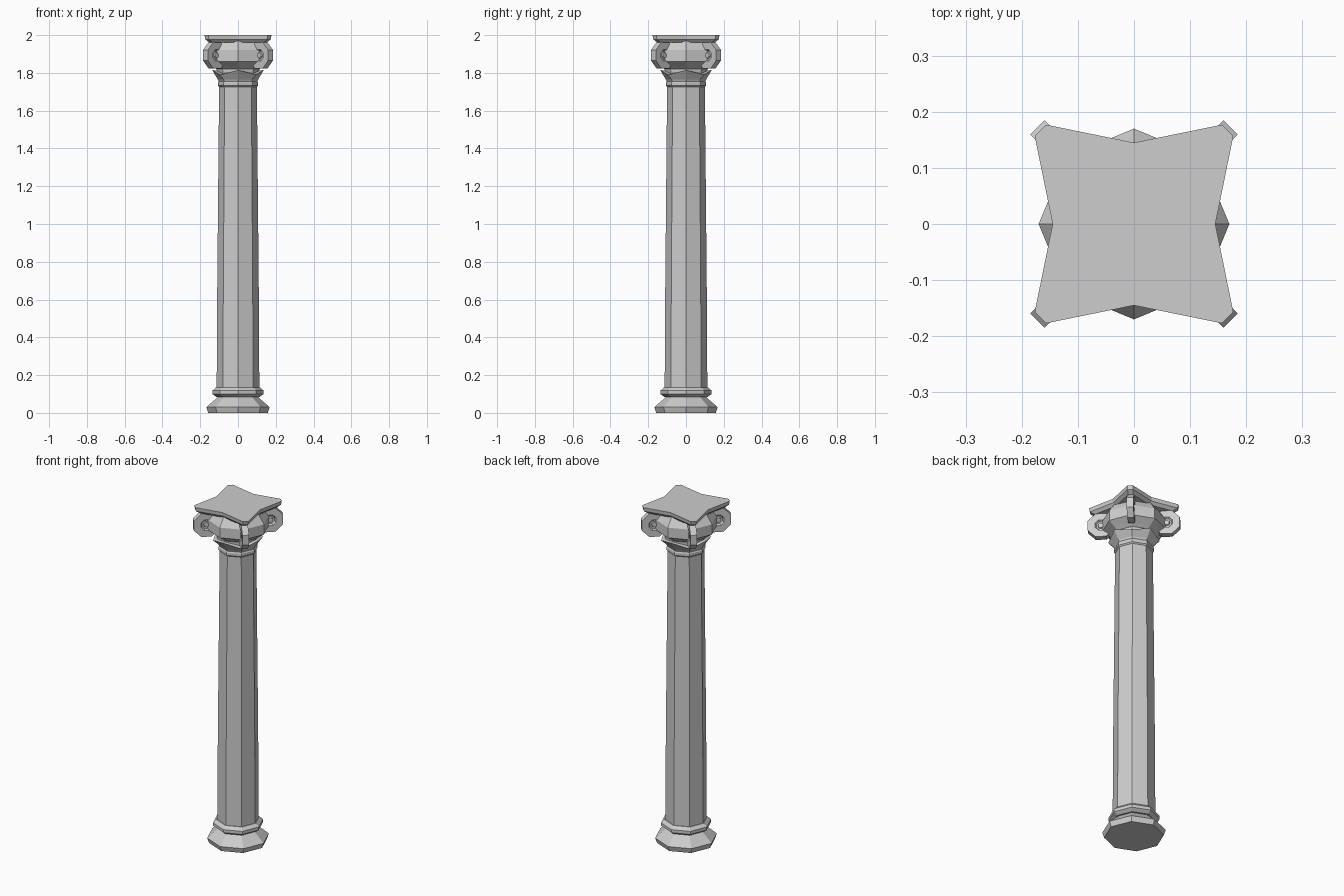
import bpy, bmesh
from math import sin, cos, pi, radians
from mathutils import Matrix

cube = bpy.data.objects.get("Cube")
if cube:
    bpy.data.objects.remove(cube, do_unlink=True)

stone = bpy.data.materials.new("grey stone")
stone.use_nodes = True
colour = (0.61, 0.61, 0.61, 1)
stone.diffuse_color = colour
stone.node_tree.nodes["Principled BSDF"].inputs["Base Color"].default_value = colour


def finish(name, bm):
    bmesh.ops.recalc_face_normals(bm, faces=bm.faces)
    mesh = bpy.data.meshes.new(name)
    bm.to_mesh(mesh)
    bm.free()
    mesh.materials.append(stone)
    ob = bpy.data.objects.new(name, mesh)
    bpy.context.collection.objects.link(ob)
    return ob


def loft(name, rings):
    """Skin a stack of equal-length point rings and cap both ends."""
    bm = bmesh.new()
    loops = [[bm.verts.new(p) for p in ring] for ring in rings]
    n = len(loops[0])
    for low, high in zip(loops, loops[1:]):
        for i in range(n):
            j = (i + 1) % n
            bm.faces.new((low[i], low[j], high[j], high[i]))
    bm.faces.new(loops[0])
    bm.faces.new(loops[-1])
    return finish(name, bm)


def octagon(r, z, lift=0):
    """Eight points with corners on the axes; lift raises the axis corners."""
    return [(r * cos(i * pi / 4), r * sin(i * pi / 4), z + lift * (i % 2 == 0))
            for i in range(8)]


def turned(name, profile):
    return loft(name, [octagon(*p) for p in profile])


# Base mouldings and tapering shaft
turned("base_plinth", [(0.158, 0), (0.168, 0.03), (0.105, 0.085), (0.105, 0.1)])
turned("base_ring", [(0.115, 0.085), (0.136, 0.1), (0.136, 0.118), (0.117, 0.135)])
turned("shaft", [(0.113, 0.13), (0.11, 0.65), (0.1, 1.73)])

# Neck ring and flared bell with a pointed rim
turned("neck_ring", [(0.1, 1.725), (0.107, 1.732), (0.107, 1.748), (0.1, 1.76)])
turned("capital_bell", [(0.1, 1.75), (0.107, 1.765), (0.136, 1.79, 0.025),
                        (0.113, 1.797, 0.015), (0.116, 1.84)])

# Band between the scrolls
turned("scroll_band", [(0.115, 1.82), (0.135, 1.835), (0.17, 1.86), (0.17, 1.92),
                       (0.145, 1.955), (0.135, 1.97)])

# Octagonal scrolls standing on the diagonals, with a sunken eye on each face
for k, corner in enumerate(("back_left", "back_right", "front_right", "front_left")):
    bm = bmesh.new()
    bmesh.ops.create_cone(bm, cap_ends=True, segments=8, radius1=0.075,
                          radius2=0.075, depth=0.036,
                          matrix=Matrix.Rotation(pi / 8, 4, "Z"))
    bm.normal_update()
    for cap in [f for f in bm.faces if len(f.verts) == 8]:
        for thickness, depth in ((0.042, 0), (0.007, -0.01), (0.008, 0), (0.004, 0.008)):
            bmesh.ops.inset_individual(bm, faces=[cap], thickness=thickness, depth=depth)
    bm.transform(Matrix.Rotation(radians(45 + 90 * k), 4, "Z")
                 @ Matrix.Translation((0.174, 0, 1.893))
                 @ Matrix.Rotation(pi / 2, 4, "X"))
    finish("scroll_" + corner, bm)


# Top slab with clipped corners and pinched sides
def slab_ring(scale, z):
    points = []
    for k in range(4):
        c, s = cos(k * pi / 2), sin(k * pi / 2)
        for x, y in ((0.145, 0), (0.177, 0.157), (0.157, 0.177)):
            points.append((scale * (c * x - s * y), scale * (s * x + c * y), z))
    return points


loft("top_slab", [slab_ring(0.87, 1.962), slab_ring(0.98, 1.978), slab_ring(1, 2.0)])
